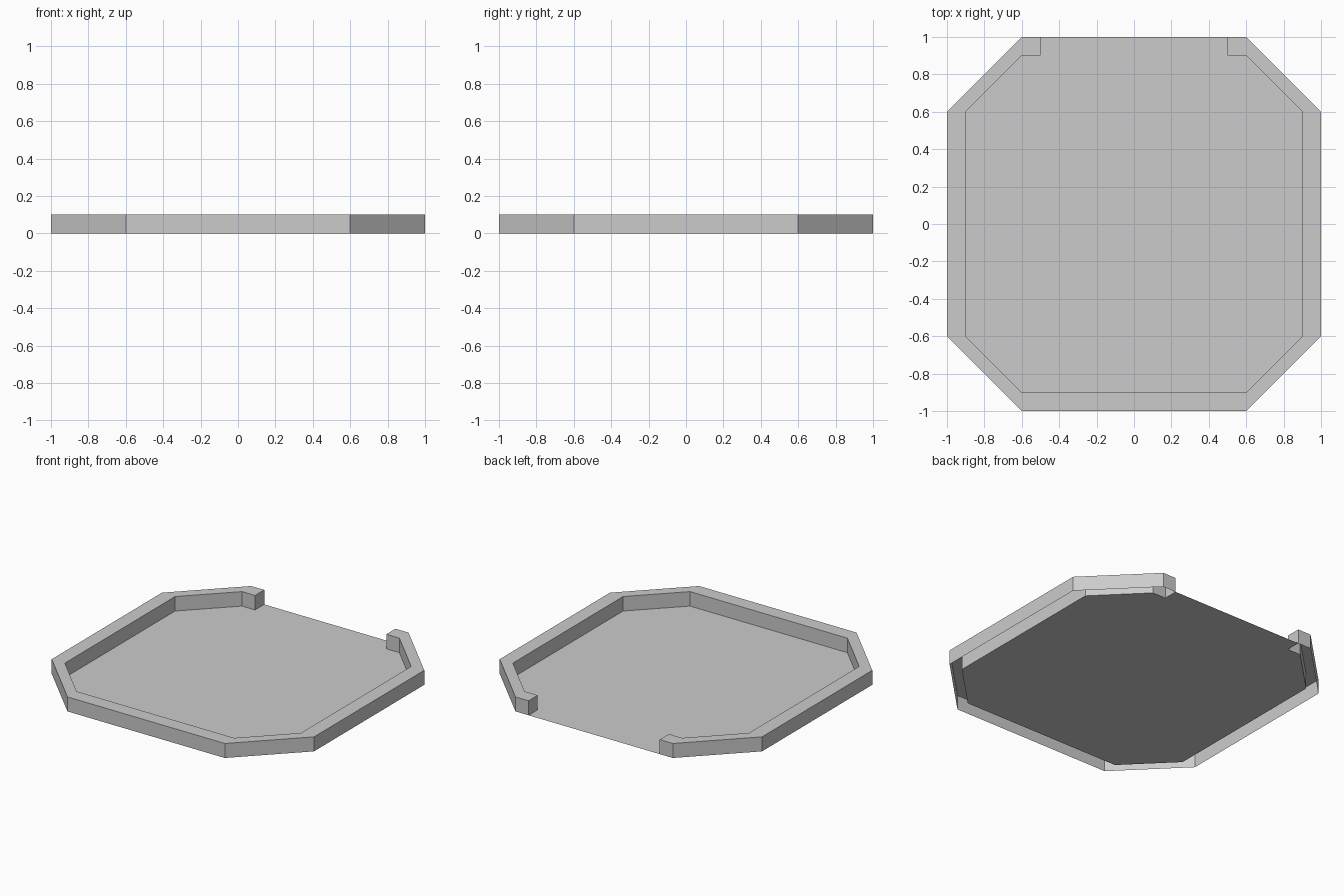
import bpy
import bmesh

if "Cube" in bpy.data.objects:
    bpy.data.objects.remove(bpy.data.objects["Cube"])

HEIGHT = 0.1


def both_sides(half):
    """Right-hand path followed by its mirror image, clockwise from above."""
    return half + [(-x, y) for x, y in reversed(half)]


def make_object(name, build):
    bm = bmesh.new()
    build(bm)
    mesh = bpy.data.meshes.new(name)
    bm.to_mesh(mesh)
    bm.free()
    bpy.context.collection.objects.link(bpy.data.objects.new(name, mesh))


# Octagonal outlines, open at the back
outer = both_sides([(0.5, 1), (0.6, 1), (1, 0.6), (1, -0.6), (0.6, -1)])
inner = both_sides([(0.5, 0.9), (0.6, 0.9), (0.9, 0.6), (0.9, -0.6), (0.6, -0.9)])


# Raised rim: outer wall, top and inner wall, hollow underneath
def build_rim(bm):
    cols = []
    for (ox, oy), (ix, iy) in zip(outer, inner):
        section = [(ox, oy, 0), (ox, oy, HEIGHT), (ix, iy, HEIGHT), (ix, iy, 0)]
        cols.append([bm.verts.new(p) for p in section])
    for a, b in zip(cols, cols[1:]):
        for k in range(3):
            bm.faces.new((a[k], a[k + 1], b[k + 1], b[k]))
    # End caps beside the opening
    bm.faces.new(cols[0][::-1])
    bm.faces.new(cols[-1])


# Thin floor, running out through the opening
def build_floor(bm):
    outline = inner + [outer[-1], outer[0]]
    bm.faces.new([bm.verts.new((x, y, 0)) for x, y in reversed(outline)])


make_object("rim", build_rim)
make_object("floor", build_floor)
